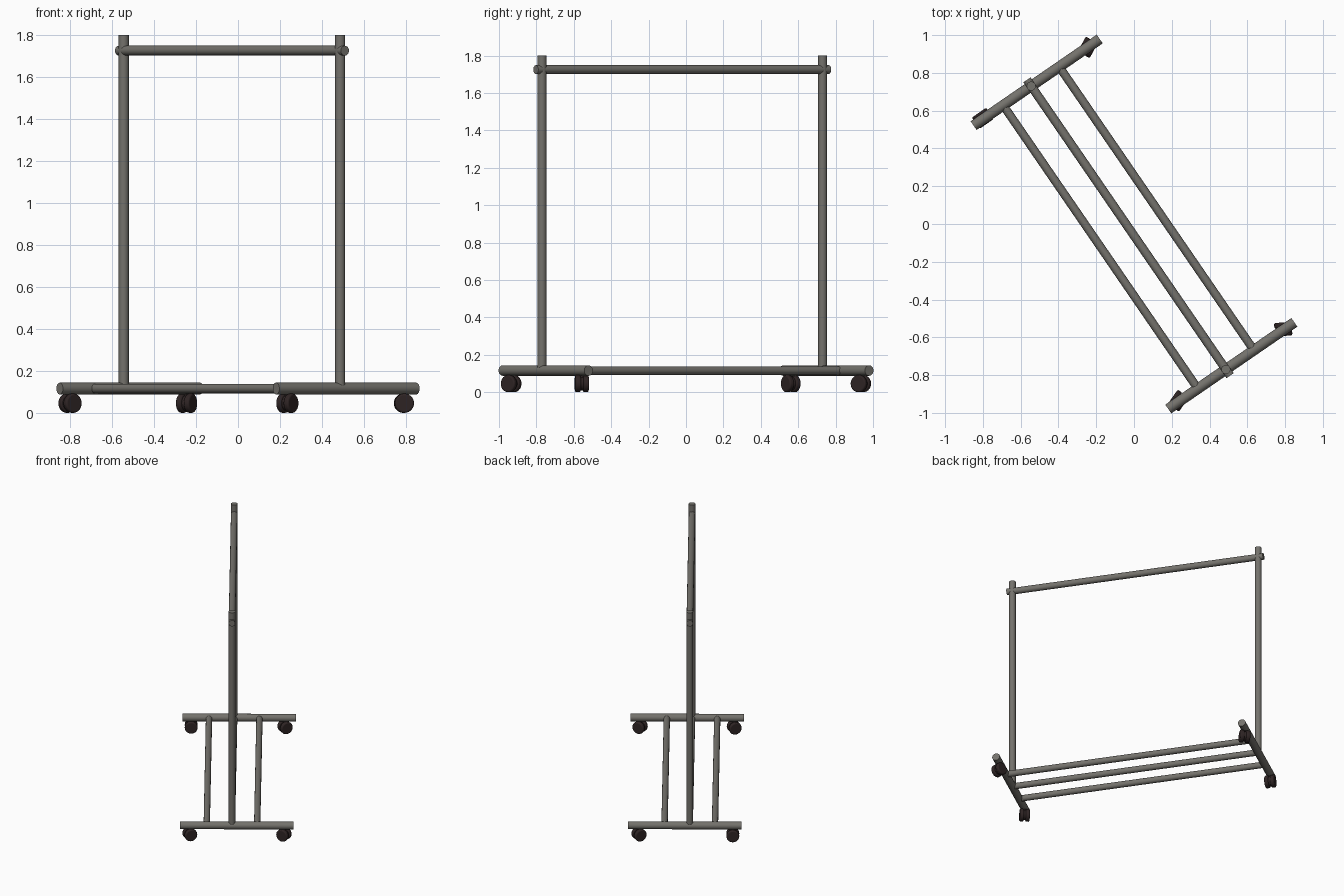
import bpy, math
from mathutils import Vector

if "Cube" in bpy.data.objects:
    bpy.data.objects.remove(bpy.data.objects["Cube"])


def material(name, col):
    m = bpy.data.materials.new(name)
    m.diffuse_color = (*col, 1)
    m.use_nodes = True
    m.node_tree.nodes["Principled BSDF"].inputs["Base Color"].default_value = m.diffuse_color
    return m


METAL = material("grey_metal", (0.175, 0.168, 0.15))
RUBBER = material("dark_brown_rubber", (0.028, 0.018, 0.018))

# Rack frame: U runs along the rack, V across it
U = Vector((0.566, -0.824, 0)).normalized()
V = Vector((-U.y, U.x, 0))


def at(u, v, z):
    return U * u + V * v + Vector((0, 0, z))


def tube(name, a, b, r, mat=METAL, sides=24, bevel=0.0):
    d = b - a
    bpy.ops.mesh.primitive_cylinder_add(vertices=sides, radius=r, depth=d.length,
                                        location=(a + b) / 2)
    o = bpy.context.object
    o.name = name
    o.rotation_euler = d.to_track_quat('Z', 'Y').to_euler()
    o.data.materials.append(mat)
    if bevel:
        m = o.modifiers.new("rounded_rim", 'BEVEL')
        m.width = bevel
        m.segments = 3
        m.limit_method = 'ANGLE'
    bpy.ops.object.shade_smooth_by_angle(angle=math.radians(35))
    return o


POST_V, END_U, BASE_Z = -0.035, 0.91, 0.116

for s, side in ((-1, "left"), (1, "right")):
    # foot and upright post at each end
    tube(side + "_foot", at(s * END_U, -0.405, BASE_Z), at(s * END_U, 0.405, BASE_Z), 0.028)
    tube(side + "_post", at(s * END_U, POST_V, BASE_Z), at(s * END_U, POST_V, 1.8), 0.024)

# hanging bar
tube("hanging_bar", at(-0.95, POST_V, 1.725), at(0.95, POST_V, 1.725), 0.0235)

# three base rails
for i in (-1, 0, 1):
    v = POST_V + i * 0.18
    tube("base_rail", at(-END_U, v, BASE_Z), at(END_U, v, BASE_Z), 0.0225)

# twin-wheel casters: x, y, rolling direction in degrees
for x, y, ang in ((-0.80, 0.56, 35), (-0.245, 0.935, 62),
                  (0.235, -0.935, 55), (0.79, -0.557, 5)):
    t = math.radians(ang + 90)
    axle = Vector((math.cos(t), math.sin(t), 0))
    c = Vector((x, y, 0.046))
    for s in (-1, 1):
        tube("caster_wheel", c + axle * s * 0.007, c + axle * s * 0.036, 0.046,
             RUBBER, 28, 0.008)
    tube("caster_body", c - axle * 0.012, c + axle * 0.012, 0.036, RUBBER)
    tube("caster_stem", c, Vector((x, y, 0.1)), 0.012, RUBBER, 16)
